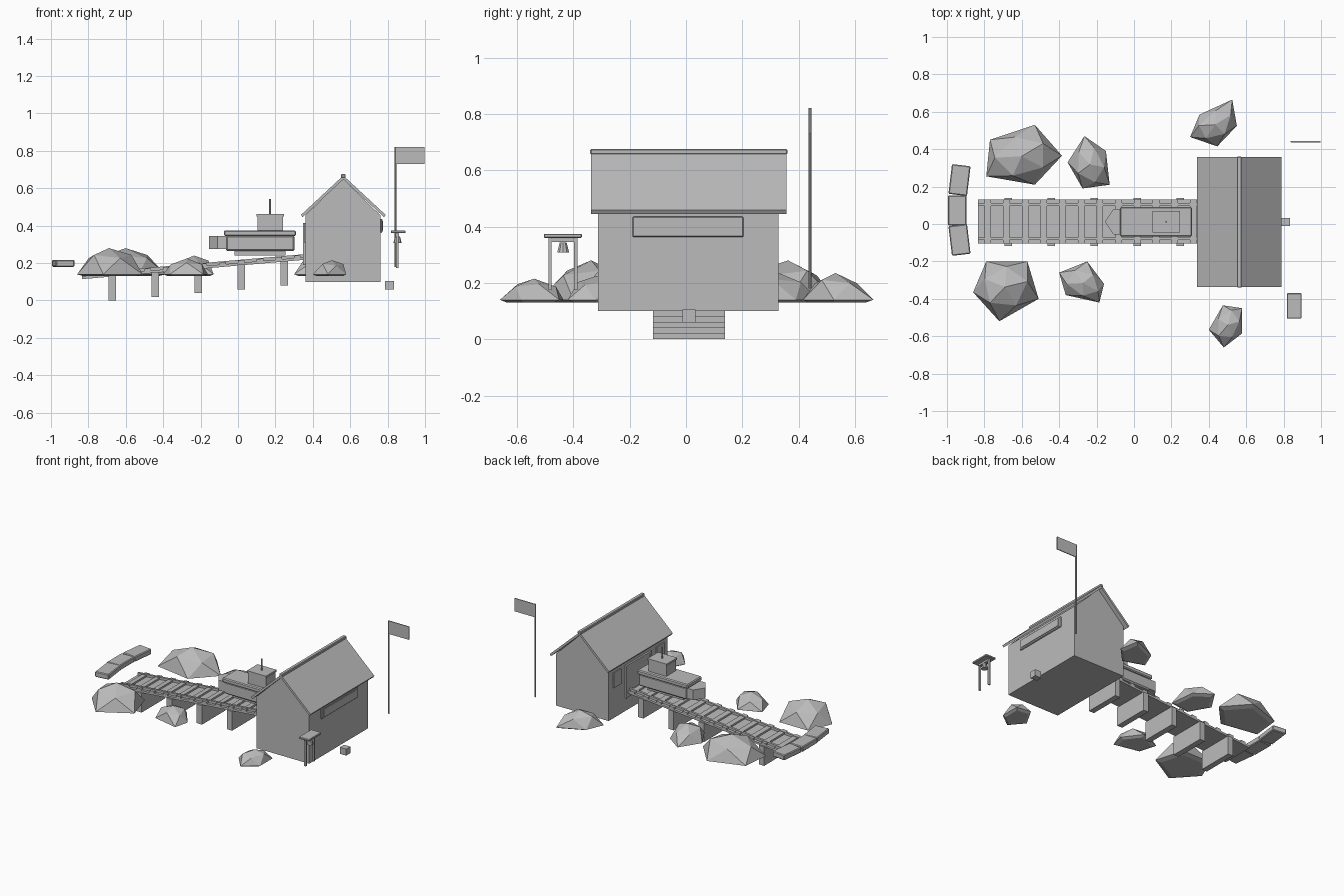
import bpy, bmesh, math
from mathutils import Vector

if "Cube" in bpy.data.objects:
    bpy.data.objects.remove(bpy.data.objects["Cube"])

grey = bpy.data.materials.new("plain grey")
grey.diffuse_color = (0.5, 0.5, 0.5, 1)
grey.use_nodes = True
grey.node_tree.nodes["Principled BSDF"].inputs["Base Color"].default_value = grey.diffuse_color


def make(name, verts, faces):
    bm = bmesh.new()
    vs = [bm.verts.new(v) for v in verts]
    for f in faces:
        bm.faces.new([vs[i] for i in f])
    bmesh.ops.recalc_face_normals(bm, faces=bm.faces)
    me = bpy.data.meshes.new(name)
    bm.to_mesh(me)
    bm.free()
    me.materials.append(grey)
    ob = bpy.data.objects.new(name, me)
    bpy.context.collection.objects.link(ob)
    return ob


def loft(name, a, b):
    """Closed solid between two matching rings of points."""
    n = len(a)
    faces = [tuple(range(n)), tuple(range(n, 2 * n))]
    faces += [(i, (i + 1) % n, n + (i + 1) % n, n + i) for i in range(n)]
    return make(name, list(a) + list(b), faces)


def prism(name, xz, y0, y1):
    return loft(name, [(x, y0, z) for x, z in xz], [(x, y1, z) for x, z in xz])


def box(name, x0, x1, y0, y1, z0, z1, bevel=0):
    ob = prism(name, [(x0, z0), (x1, z0), (x1, z1), (x0, z1)], y0, y1)
    if bevel:
        m = ob.modifiers.new("bevel", 'BEVEL')
        m.width, m.segments = bevel, 1
    return ob


def cone(name, x, y, z0, z1, r0, r1, n=8):
    ring = lambda r, z: [(x + r * math.cos(2 * math.pi * i / n),
                          y + r * math.sin(2 * math.pi * i / n), z) for i in range(n)]
    return loft(name, ring(r0, z0), ring(r1, z1))


# boathouse walls with gables, roof and ridge
prism("house_walls", [(.36, .1), (.762, .1), (.762, .455), (.562, .65), (.36, .455)], -.313, .328)
for s, side in ((-1, "left"), (1, "right")):
    prism("roof_" + side, [(.563, .668), (.563 + s * .226, .458), (.563 + s * .218, .445),
                           (.563, .648)], -.338, .357)
box("roof_ridge", .55, .576, -.34, .36, .655, .675, .004)
# seaward doors, frame and small windows
box("boat_door", .352, .362, -.11, .135, .19, .4)
for y in (-.125, .135):
    box("door_jamb", .348, .362, y, y + .015, .19, .41)
box("door_lintel", .348, .362, -.125, .15, .4, .415)
for y in (-.27, .2):
    box("side_window", .353, .362, y, y + .08, .31, .415)
# long landward window and step
box("rear_window_frame", .76, .772, -.19, .204, .362, .436, .004)
box("rear_window_glass", .77, .776, -.172, .187, .374, .424)
box("rear_step", .785, .833, -.012, .033, .06, .105)

# sloping slipway: deck, ties, rails, trestles
deck = lambda x: .218 + .087 * (x - .36)


def sloped(name, x0, x1, y0, y1, low, high):
    prism(name, [(x0, deck(x0) + low), (x1, deck(x1) + low),
                 (x1, deck(x1) + high), (x0, deck(x0) + high)], y0, y1)


sloped("slipway_deck", -.835, .36, -.105, .13, 0, .014)
for i in range(12):
    x = -.80 + i * .1
    sloped("slipway_tie", x, x + .035, -.105, .13, .012, .026)
for y in (-.086, .096):
    sloped("slipway_rail", -.835, .36, y, y + .015, .012, .03)
for i in range(5):
    x = -.692 + .23 * i
    box("trestle", x, x + .04, -.118, .138, .02 * i, deck(x) + .005)

# rescue boat
box("boat_keel", -.02, .255, -.03, .055, .24, .27)
box("boat_hull", -.065, .303, -.06, .084, .265, .348, .008)
box("boat_gunwale", -.075, .31, -.067, .091, .345, .375, .006)
bow = [(-.155, .012), (-.11, -.055), (-.06, -.055), (-.06, .079), (-.11, .079)]
loft("boat_bow", [(x, y, .275) for x, y in bow], [(x, y, .345) for x, y in bow])
box("boat_cabin", .105, .24, -.04, .064, .374, .453)
box("cabin_roof", .1, .245, -.046, .07, .45, .463)
cone("boat_mast", .172, .012, .46, .543, .005, .005)

# flag with three stripe bands
cone("flag_pole", .842, .44, .18, .82, .005, .005)
for i in range(3):
    box("flag_band", .842, .997, .437, .443, .73 + i * .03, .76 + i * .03)

# bell stand
for y in (-.483, -.392):
    box("bell_post", .845, .859, y - .006, y + .006, .175, .362)
box("bell_beam", .842, .862, -.483, -.392, .345, .358)
box("bell_roof", .817, .895, -.505, -.37, .36, .374, .003)
cone("bell", .853, -.436, .308, .343, .022, .013, 10)

# breakwater slabs in an arc
for y, turn in ((.235, -.12), (.072, 0), (-.085, .12)):
    ob = box("breakwater_slab", -.05, .05, -.08, .08, .18, .217, .005)
    ob.location = (-.945 + (.012 if turn else 0), y, 0)
    ob.rotation_euler.z = turn

# faceted rocks: ground outline and peak height
rocks = [
    ([(-.77, .45), (-.53, .53), (-.385, .365), (-.53, .21), (-.79, .255)], .28),
    ([(-.79, -.2), (-.57, -.2), (-.51, -.4), (-.72, -.52), (-.86, -.365)], .28),
    ([(-.265, .47), (-.15, .39), (-.13, .21), (-.275, .19), (-.355, .33)], .24),
    ([(-.4, -.26), (-.25, -.2), (-.16, -.32), (-.185, -.42), (-.365, -.38)], .225),
    ([(.525, .665), (.55, .525), (.445, .415), (.3, .465), (.35, .585)], .235),
    ([(.475, -.435), (.578, -.45), (.578, -.585), (.48, -.66), (.4, -.565)], .215),
]
for outline, top in rocks:
    pts = [Vector((x, y, .14)) for x, y in outline]
    c = sum(pts, Vector()) / 5
    h = top - .14
    upper = []
    for i in range(5):
        p = c + ((pts[i] + pts[(i + 1) % 5]) / 2 - c) * .8
        p.z = .14 + h * (.62 + .12 * (i % 2))
        upper.append(p)
    foot = [c + (p - c) * .8 - Vector((0, 0, .01)) for p in pts]
    faces = [(10, 11, 12, 13, 14)]
    for i in range(5):
        j = (i + 1) % 5
        faces += [(i, j, 5 + i), (j, 5 + j, 5 + i), (5 + i, 5 + j, 15), (i, j, 10 + j, 10 + i)]
    make("rock", pts + upper + foot + [Vector((c.x, c.y, top))], faces)
